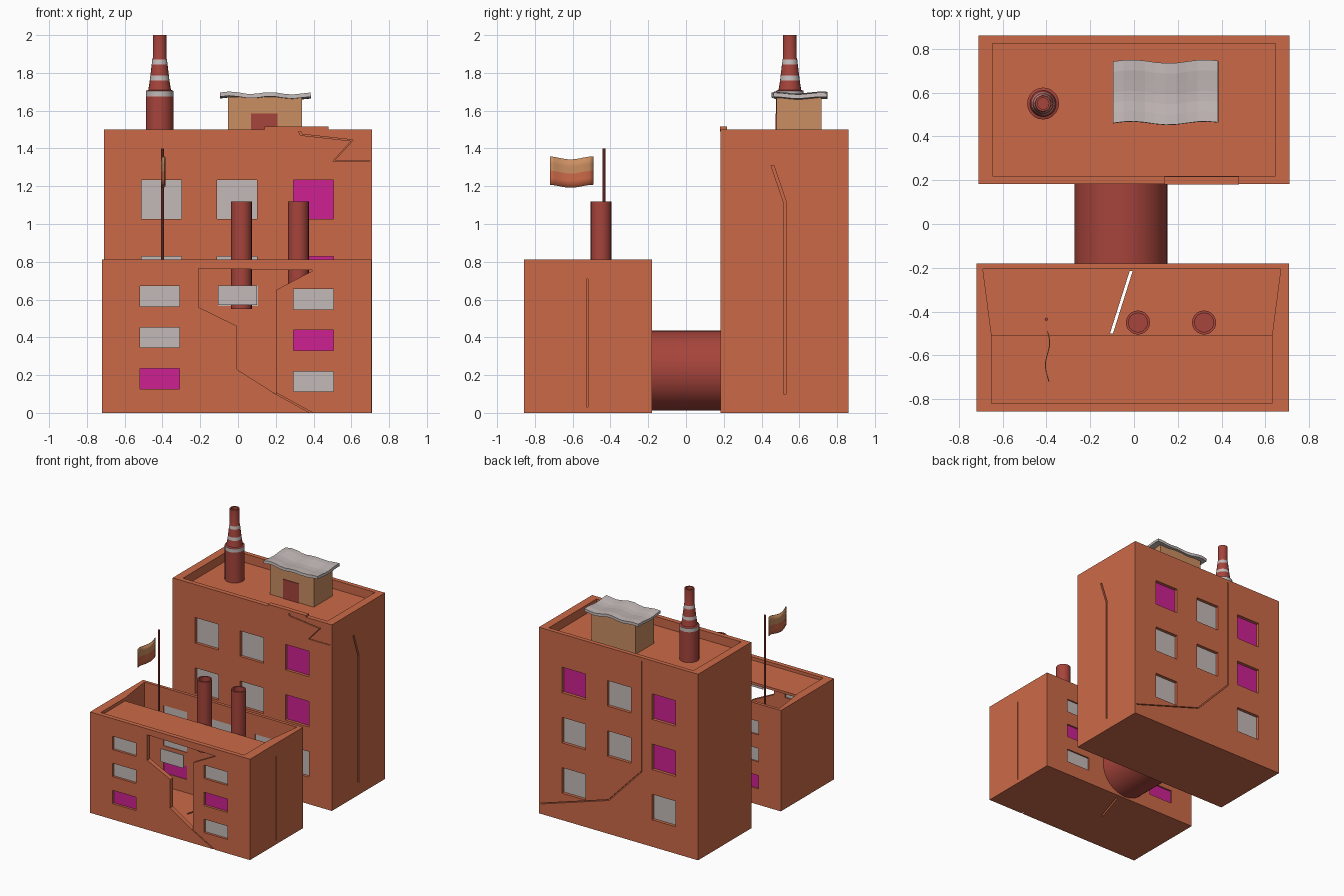
import bpy, bmesh, math

cube = bpy.data.objects.get("Cube")
if cube:
    bpy.data.objects.remove(cube, do_unlink=True)


def material(name, r, g, b):
    m = bpy.data.materials.new(name)
    m.use_nodes = True
    m.diffuse_color = (r, g, b, 1)
    m.node_tree.nodes["Principled BSDF"].inputs["Base Color"].default_value = (r, g, b, 1)
    return m


ORANGE = material("orange plaster", .60, .142, .064)
BRICK = material("brick red", .38, .058, .044)
PALE = material("pale grey", .55, .49, .48)
PINK = material("magenta glass", .61, .015, .285)
TAN = material("tan", .59, .27, .12)


def finish(name, bm, *mats):
    bmesh.ops.recalc_face_normals(bm, faces=bm.faces[:])
    me = bpy.data.meshes.new(name)
    bm.to_mesh(me)
    bm.free()
    for m in mats:
        me.materials.append(m)
    ob = bpy.data.objects.new(name, me)
    bpy.context.collection.objects.link(ob)
    return ob


def prism(name, axis, pts, lo, hi, mat=ORANGE):
    """Extrude a 2D outline along an axis."""
    place = {"x": lambda p, t: (t, p[0], p[1]),
             "y": lambda p, t: (p[0], t, p[1]),
             "z": lambda p, t: (p[0], p[1], t)}[axis]
    bm = bmesh.new()
    a = [bm.verts.new(place(p, lo)) for p in pts]
    b = [bm.verts.new(place(p, hi)) for p in pts]
    bm.faces.new(a)
    bm.faces.new(b)
    for i in range(len(pts)):
        j = (i + 1) % len(pts)
        bm.faces.new((a[i], a[j], b[j], b[i]))
    return finish(name, bm, mat)


def rect(x0, x1, z0, z1):
    return [(x0, z0), (x1, z0), (x1, z1), (x0, z1)]


def disc(x, y, r, n):
    return [(x + r * math.cos(math.tau * i / n), y + r * math.sin(math.tau * i / n))
            for i in range(n)]


def crack(pts, dx, dy):
    return pts + [(x + dx, y + dy) for x, y in reversed(pts)]


def cut(target, axis, pts, lo, hi):
    cutter = prism("cutter", axis, pts, lo, hi)
    cutter.hide_render = True
    mod = target.modifiers.new("cut", "BOOLEAN")
    mod.operation = "DIFFERENCE"
    mod.solver = "EXACT"
    mod.object = cutter
    bpy.context.view_layer.objects.active = target
    bpy.ops.object.modifier_apply(modifier=mod.name)
    bpy.data.objects.remove(cutter, do_unlink=True)


def lathe(name, profile, x, y, bands=()):
    bm = bmesh.new()
    vs = [bm.verts.new((x + r, y, z)) for r, z in profile]
    es = [bm.edges.new(p) for p in zip(vs, vs[1:])]
    bmesh.ops.spin(bm, geom=vs + es, cent=(x, y, 0), axis=(0, 0, 1),
                   angle=math.tau, steps=20)
    bmesh.ops.remove_doubles(bm, verts=bm.verts[:], dist=.0005)
    for f in bm.faces:
        z = f.calc_center_median().z
        f.material_index = int(any(lo < z < hi for lo, hi in bands))
    return finish(name, bm, BRICK, PALE)


def sheet(name, nx, ny, func, thickness, *mats):
    """Wavy sheet from a function of u, v."""
    bm = bmesh.new()
    g = [[bm.verts.new(func(i / nx, j / ny)) for j in range(ny + 1)] for i in range(nx + 1)]
    for i in range(nx):
        for j in range(ny):
            f = bm.faces.new((g[i][j], g[i + 1][j], g[i + 1][j + 1], g[i][j + 1]))
            f.material_index = int(len(mats) > 1 and j >= ny / 2)
    ob = finish(name, bm, *mats)
    mod = ob.modifiers.new("thickness", "SOLIDIFY")
    mod.thickness = thickness
    mod.offset = 0
    return ob


def window(target, name, x, z, h, cut_y, pane_y, mat):
    r = rect(x - .105, x + .105, z - h, z + h)
    cut(target, "y", r, *cut_y)
    prism(name, "y", r, pane_y - .004, pane_y + .004, mat)


# Low front building: hollow shell with a broken front wall
front = prism("front_building", "z", rect(-.72, .707, -.857, -.18), 0, .813)
cut(front, "z", [(-.65, -.82), (.63, -.82), (.63, -.51), (.67, -.205),
                 (-.69, -.205), (-.65, -.51)], .02, .9)
cut(front, "y", [(-.21, .765), (-.21, .56), (-.005, .46), (-.005, .23),
                 (.2, .1), (.2, .65), (.4, .755)], -.95, -.8)
cut(front, "z", crack([(-.11, -.5), (-.02, -.215)], .014, 0), -.05, .05)
cut(front, "x", crack([(-.527, .71), (-.527, .03)], .007, 0), .68, .8)
cut(front, "y", crack([(.19, .105), (.4, -.01)], .004, .006), -.95, -.835)
prism("front_roof", "z", rect(-.652, .632, -.822, -.51), .768, .788)

# Front building windows, on both long walls
for x, dz, colours in ((-.415, .015, (PALE, PALE, PINK)), (.4, 0, (PALE, PINK, PALE))):
    for row, mat in enumerate(colours):
        z = .602 - .218 * row + dz
        window(front, "front_window", x, z, .054, (-.95, -.81), -.834, mat)
        window(front, "inner_window", x, z, .054, (-.22, -.1), -.196, mat)
window(front, "inner_window", 0, .62, .054, (-.22, -.1), -.196, PALE)
prism("loose_window", "y", rect(-.105, .1, .57, .675), -.838, -.83, PALE)

# Tall rear building with parapet and cracks
tall = prism("rear_building", "z", rect(-.71, .71, .182, .86), 0, 1.5)
cut(tall, "z", rect(-.645, .645, .22, .825), 1.43, 1.6)
cut(tall, "x", crack([(.45, 1.31), (.515, 1.12), (.515, .1)], .015, 0), .67, .8)
cut(tall, "y", crack([(-.21, 1.47), (-.21, .58), (.085, .27), (.69, .08)], .006, .005), .845, .95)
cut(tall, "y", crack([(.32, 1.49), (.33, 1.47), (.6, 1.44), (.5, 1.33), (.69, 1.33)],
                     .01, .005), .1, .2)
prism("raised_parapet_piece", "z", rect(.14, .48, .18, .218), 1.49, 1.515)

# Rear building windows: columns from left to right, rows from the top
FRONT = {-.405: (PALE, PALE, PALE), -.005: (PALE, PALE), .4: (PINK, PINK, PALE)}
BACK = {-.405: (PINK, PINK, PALE), -.005: (PALE, PALE), .4: (PINK, PALE, PALE)}
for side, cut_y, pane_y in ((FRONT, (.1, .212), .209), (BACK, (.828, .95), .831)):
    for x, colours in side.items():
        for row, mat in enumerate(colours):
            window(tall, "rear_window", x, 1.13 - .405 * row, .103, cut_y, pane_y, mat)

# Round passage joining the buildings
passage = prism("passage", "y", disc(-.06, .225, .212, 32), -.185, .185, BRICK)

# Chimneys
chimney = lathe("striped_chimney",
                [(.073, 1.425), (.073, 1.675), (.073, 1.705), (.06, 1.71), (.052, 1.76),
                 (.049, 1.785), (.042, 1.845), (.039, 1.87), (.036, 1.88), (.036, 2),
                 (.026, 2), (.026, 1.9), (0, 1.9)],
                -.415, .55, ((1.675, 1.705), (1.76, 1.785), (1.845, 1.87)))
pipe_profile = [(0, .55), (.055, .55), (.055, 1.12), (.043, 1.12), (.043, .9), (0, .9)]
pipes = [lathe("front_chimney", pipe_profile, x, -.45) for x in (.018, .32)]

# Roof hut with door and warped roof
prism("roof_hut", "z", rect(-.052, .34, .48, .718), 1.425, 1.672, TAN)
prism("hut_door", "y", rect(.07, .21, 1.43, 1.585), .475, .483, BRICK)
roof = sheet("hut_roof", 10, 6,
             lambda u, v: (-.095 + .48 * u, .46 + .282 * v + .008 * math.sin(9 * u),
                           1.68 + .006 * math.sin(14 * u) + .005 * math.cos(7 * v)
                           - .006 * u),
             .022, PALE)

# Flag and pole
prism("flag_pole", "z", disc(-.4, -.435, .008, 8), .55, 1.4, BRICK)
flag = sheet("flag", 10, 4,
             lambda u, v: (-.395 + .01 * math.sin(7 * u), -.49 - .23 * u,
                           1.2 + .15 * v + .008 * math.cos(6 * u)),
             .004, ORANGE, TAN)

# Smooth the round parts, keep their rims sharp
bpy.ops.object.select_all(action="DESELECT")
for ob in [passage, chimney, flag] + pipes:
    ob.select_set(True)
bpy.context.view_layer.objects.active = chimney
bpy.ops.object.shade_smooth_by_angle(angle=math.radians(35))
